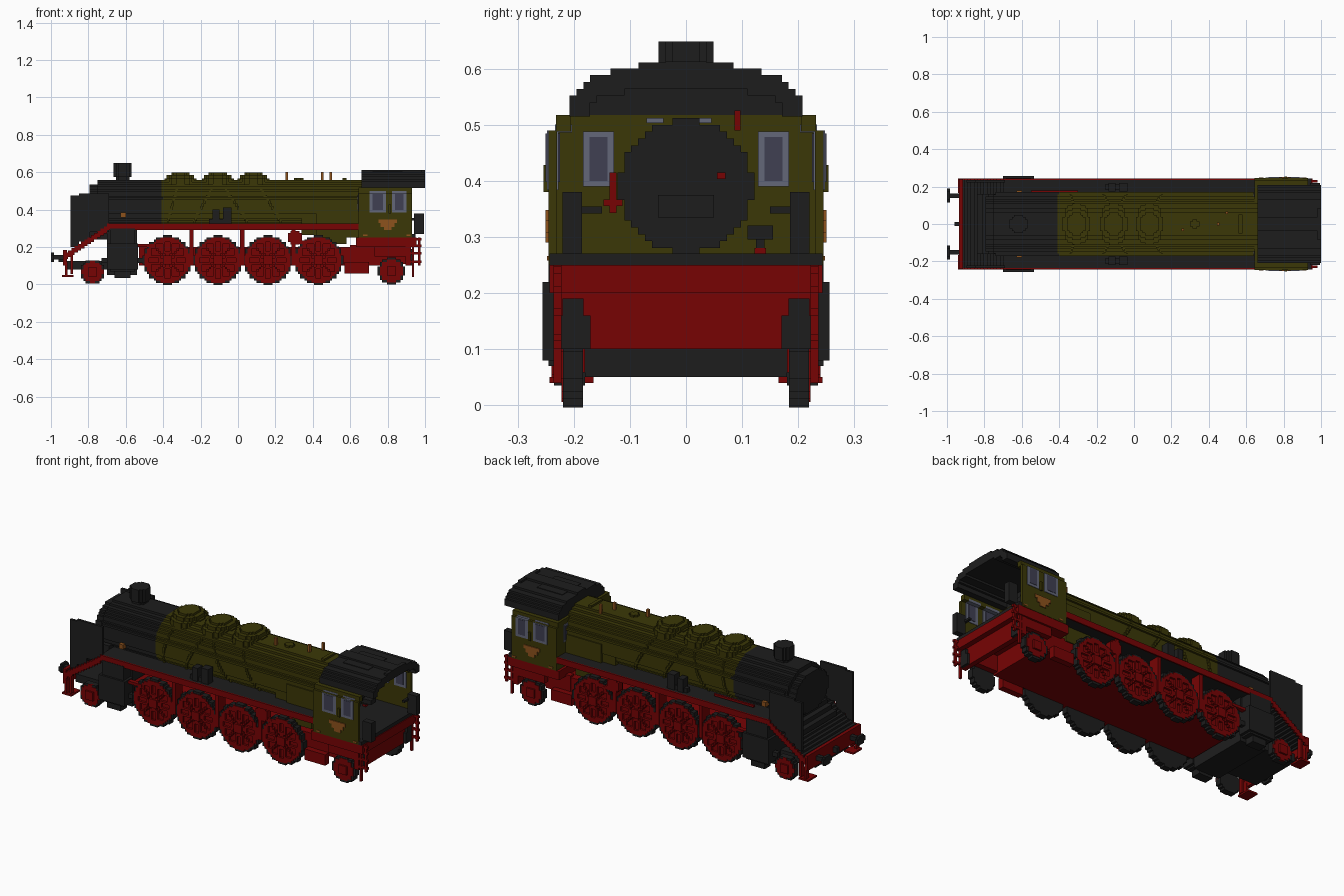
import bpy, bmesh, math

if "Cube" in bpy.data.objects:
    bpy.data.objects.remove(bpy.data.objects["Cube"])

V = 0.0122  # block size


def material(name, r, g, b):
    m = bpy.data.materials.new(name)
    m.use_nodes = True
    m.diffuse_color = (r, g, b, 1)
    p = m.node_tree.nodes["Principled BSDF"]
    p.inputs["Base Color"].default_value = (r, g, b, 1)
    p.inputs["Roughness"].default_value = 0.8
    return m


BLACK = material("soot black", 0.0125, 0.0125, 0.0125)
OLIVE = material("olive green", 0.044, 0.039, 0.002)
RED = material("dark red", 0.185, 0.001, 0.0012)
FRAME = material("window grey", 0.125, 0.135, 0.19)
GLASS = material("window glass", 0.05, 0.05, 0.085)
BRASS = material("brass", 0.27, 0.085, 0.012)


def build(name, mat, boxes, mirror=False):
    """One object from boxes (x0, x1, y0, y1, z0, z1), optionally mirrored in y."""
    boxes = list(boxes)
    if mirror:
        boxes += [(a, b, -d, -c, e, f) for a, b, c, d, e, f in boxes]
    bm = bmesh.new()
    for x0, x1, y0, y1, z0, z1 in boxes:
        vs = bmesh.ops.create_cube(bm, size=1)["verts"]
        for v in vs:
            v.co = (x1 if v.co.x > 0 else x0, y1 if v.co.y > 0 else y0, z1 if v.co.z > 0 else z0)
    me = bpy.data.meshes.new(name)
    bm.to_mesh(me)
    bm.free()
    me.materials.append(mat)
    ob = bpy.data.objects.new(name, me)
    bpy.context.collection.objects.link(ob)


def raster(test, ru, rw):
    """Cover a 2D shape with horizontal runs of blocks (u0, u1, w0, w1)."""
    nu, nw = math.ceil(ru / V), math.ceil(rw / V)
    runs = []
    for j in range(-nw, nw):
        start = None
        for i in range(-nu, nu + 1):
            inside = i < nu and test((i + 0.5) * V, (j + 0.5) * V)
            if inside and start is None:
                start = i
            if not inside and start is not None:
                runs.append((start * V, i * V, j * V, (j + 1) * V))
                start = None
    return runs


def ellipse(a, b):
    return raster(lambda u, w: (u / a) ** 2 + (w / b) ** 2 < 1, a, b)


def along_x(runs, x0, x1, cy, cz):
    return [(x0, x1, cy + a, cy + b, cz + c, cz + d) for a, b, c, d in runs]


def along_y(runs, y0, y1, cx, cz):
    return [(cx + a, cx + b, y0, y1, cz + c, cz + d) for a, b, c, d in runs]


def along_z(runs, z0, z1, cx, cy):
    return [(cx + a, cx + b, cy + c, cy + d, z0, z1) for a, b, c, d in runs]


# Boiler and smokebox
BZ, RY, RZ = 0.425, 0.162, 0.138
shell = ellipse(RY, RZ)
build("boiler", OLIVE, along_x(shell, -0.41, 0.66, 0, BZ))
build("smokebox", BLACK, along_x(shell, -0.75, -0.41, 0, BZ)
      + along_x(ellipse(0.15, 0.115), -0.795, -0.75, 0, BZ))
build("firebox", OLIVE, [(0.42, 0.66, -0.165, 0.165, 0.25, 0.43), (0.46, 0.58, -0.165, 0.165, 0.215, 0.25),
                         (0.34, 0.42, -0.15, 0.15, 0.265, 0.40)])

# Chimney and domes
build("chimney", BLACK, along_z(ellipse(0.04, 0.04), 0.54, 0.62, -0.617, 0)
      + along_z(ellipse(0.05, 0.05), 0.575, 0.648, -0.617, 0))
for n, x in enumerate((-0.308, -0.108, 0.083)):
    build(f"dome_{n + 1}", OLIVE, along_z(ellipse(0.082, 0.108), 0.51, 0.565, x, 0)
          + along_z(ellipse(0.077, 0.085), 0.565, 0.586, x, 0)
          + along_z(ellipse(0.055, 0.06), 0.586, 0.598, x, 0))
build("boiler_top_fittings", OLIVE, along_z(ellipse(0.025, 0.025), 0.55, 0.57, 0.325, 0)
      + [(0.56, 0.58, -0.05, 0.05, 0.55, 0.57)])
build("whistles", BRASS, [(x - 0.007, x + 0.007, y - 0.007, y + 0.007, 0.53, 0.60)
                          for x, y in ((0.26, -0.03), (0.45, 0), (0.495, 0.06))])
build("side_lamps", BRASS, [(-0.627, -0.6, 0.15, 0.178, 0.358, 0.384)], True)

# Sand pipes hugging the boiler, and the handrail
pipes = []
for x0, x1 in ((-0.33, -0.38), (-0.14, -0.24), (-0.08, 0.04), (0.11, 0.22)):
    for k in range(14):
        t = k / 13
        z = 0.53 - 0.19 * t
        y = RY * math.sqrt(max(0, 1 - ((z - BZ) / RZ) ** 2))
        x = x0 + (x1 - x0) * t
        pipes.append((x, x + V, y - 0.02, y + 0.006, z - V, z + V / 2))
build("sand_pipes", OLIVE, pipes, True)
build("handrail", OLIVE, [(-0.40, 0.65, 0.155, 0.170, 0.455, 0.467)], True)
build("smokebox_handrail", BLACK, [(-0.74, -0.40, 0.155, 0.170, 0.455, 0.467)], True)
build("control_rod", RED, [(-0.55, -0.30, 0.166, 0.178, 0.335, 0.347)])
build("air_pumps", BLACK, [(-0.135, -0.10, 0.175, 0.22, 0.32, 0.40), (-0.08, -0.035, 0.175, 0.22, 0.32, 0.41),
                           (-0.155, -0.035, 0.185, 0.212, 0.32, 0.35)], True)

# Running boards with thin red edging, stepping down to the front
deck = [(-0.70, 0.66, -0.237, 0.237, 0.30, 0.325)]
edge = [(-0.70, 0.65, 0.235, 0.243, 0.292, 0.326)]
N = 13
for k in range(N):
    x = -0.925 + k * 0.225 / N
    z = 0.165 + k * 0.15 / N
    deck.append((x, x + 0.225 / N, -0.237, 0.237, z - 0.02, z + 0.005))
    edge.append((x, x + 0.225 / N, 0.235, 0.243, z - 0.03, z + 0.006))
build("running_board", BLACK, deck)
build("running_board_edge", RED, edge, True)
build("board_supports", RED, [(x, x + 0.022, 0.16, 0.225, 0.10, 0.30) for x in (-0.26, 0.012, 0.285)], True)
build("smoke_deflectors", BLACK, [(-0.895, -0.85, 0.222, 0.236, 0.20, 0.475), (-0.85, -0.79, 0.222, 0.236, 0.23, 0.485),
                                  (-0.79, -0.69, 0.222, 0.236, 0.28, 0.485)], True)
build("front_steps", BLACK, [(-0.84 + k * 0.03, -0.70, -0.16, 0.16, 0.24, 0.27 + k * 0.025) for k in range(4)])

# Main frame
build("main_frame", RED, [(-0.53, 0.76, -0.18, 0.18, 0.10, 0.20)])
build("front_frame", BLACK, [(-0.92, -0.55, -0.15, 0.15, 0.08, 0.125), (-0.70, -0.54, -0.18, 0.18, 0.05, 0.30)])
build("buffer_beam", RED, [(-0.935, -0.915, -0.24, 0.24, 0.10, 0.185)])
build("front_footsteps", RED, [(-0.925, -0.912, 0.215, 0.24, 0.04, 0.12), (-0.895, -0.882, 0.215, 0.24, 0.055, 0.17),
                               (-0.94, -0.88, 0.165, 0.243, 0.04, 0.05)], True)
build("buffers", BLACK, along_x(ellipse(0.018, 0.018), -0.99, -0.935, 0.152, 0.145)
      + along_x(ellipse(0.035, 0.03), -1.0, -0.985, 0.152, 0.145), True)
build("coupling_hook", BLACK, [(-0.96, -0.935, -0.012, 0.012, 0.12, 0.15)])

# Cylinders
build("cylinders", BLACK, [(-0.685, -0.55, 0.17, 0.245, 0.07, 0.30), (-0.66, -0.575, 0.18, 0.235, 0.035, 0.07),
                           (-0.70, -0.535, 0.18, 0.256, 0.08, 0.22), (-0.73, -0.51, 0.195, 0.22, 0.115, 0.14)], True)


# Wheels: black tread, red centre and spokes
def wheel(name, x, r, lines):
    def spokes(u, w):
        d = math.hypot(u, w)
        if d < 0.026 or d > r - 2.4 * V:
            return d <= r - 0.8 * V
        return any(abs(u * math.sin(a) - w * math.cos(a)) < 0.55 * V
                   for a in (math.pi * (i + 0.5) / lines for i in range(lines)))
    build(name + "_tyres", BLACK, along_y(ellipse(r, r), 0.184, 0.206, x, r)
          + along_y(raster(lambda u, w: r - 1.3 * V < math.hypot(u, w) < r, r, r), 0.206, 0.219, x, r), True)
    build(name + "_discs", RED, along_y(ellipse(r - V, r - V), 0.19, 0.21, x, r), True)
    build(name + "_spokes", RED, along_y(raster(spokes, r, r), 0.208, 0.222, x, r)
          + along_y(ellipse(0.027, 0.027), 0.222, 0.232, x, r), True)


drivers = (-0.377, -0.107, 0.16, 0.43)
for n, x in enumerate(drivers):
    wheel(f"driving_wheel_{n + 1}", x, 0.13, 6)
wheel("leading_wheel", -0.778, 0.067, 4)
wheel("trailing_wheel", 0.82, 0.072, 4)

# Valve gear
build("slide_bars", RED, [(-0.535, -0.45, 0.20, 0.225, 0.20, 0.215)], True)
build("valve_links", RED, along_y(ellipse(0.04, 0.035), 0.19, 0.225, 0.305, 0.25)
      + [(0.33, 0.40, 0.2, 0.22, 0.215, 0.235)], True)

# Trailing truck and cab underframe
build("trailing_truck", RED, [(0.57, 0.70, 0.18, 0.215, 0.058, 0.12), (0.60, 0.90, 0.15, 0.182, 0.11, 0.21),
                              (0.73, 0.90, 0.20, 0.232, 0.15, 0.21)], True)
build("cab_underframe", RED, [(0.63, 0.955, -0.243, 0.243, 0.20, 0.25), (0.896, 0.925, -0.235, 0.235, 0.10, 0.20)])
build("rear_truck_ends", BLACK, [(0.925, 0.94, 0.17, 0.222, 0.10, 0.16), (0.925, 0.94, 0.183, 0.22, 0.16, 0.19)], True)
build("rear_ladders", RED, [(0.93, 0.942, 0.222, 0.236, 0.04, 0.24), (0.963, 0.975, 0.222, 0.236, 0.10, 0.25)]
      + [(0.925, 0.982, 0.222, 0.236, z, z + V) for z in (0.115, 0.16, 0.20, 0.235)], True)
build("cab_floor", BLACK, [(0.68, 0.95, -0.243, 0.243, 0.25, 0.27)])

# Cab walls, windows and side plates
build("cab_sides", OLIVE, [(0.645, 0.93, 0.23, 0.245, 0.25, 0.49), (0.645, 0.93, 0.205, 0.232, 0.488, 0.517),
                           (0.805, 0.818, 0.24, 0.254, 0.38, 0.428)], True)
build("cab_front", OLIVE, [(0.645, 0.68, -0.24, 0.24, 0.25, 0.49), (0.645, 0.68, -0.22, 0.22, 0.49, 0.517)])
side_windows = ((0.702, 0.79), (0.824, 0.90))
build("side_window_frames", FRAME, [(a, b, 0.227, 0.248, 0.384, 0.49) for a, b in side_windows]
      + [(a, b, 0.203, 0.2335, 0.486, 0.50) for a, b in side_windows], True)
build("side_window_glass", GLASS, [(a + 0.016, b - 0.016, 0.225, 0.25, 0.398, 0.484) for a, b in side_windows], True)
build("front_window_frames", FRAME, [(0.641, 0.684, 0.128, 0.184, 0.39, 0.488)], True)
build("front_window_glass", GLASS, [(0.639, 0.686, 0.14, 0.172, 0.40, 0.478)], True)
build("brass_plates", BRASS, [(0.75, 0.85, 0.244, 0.25, 0.328, 0.348), (0.763, 0.837, 0.244, 0.25, 0.308, 0.328),
                              (0.78, 0.82, 0.244, 0.25, 0.29, 0.308), (0.668, 0.692, 0.244, 0.248, 0.258, 0.266),
                              (0.90, 0.922, 0.244, 0.248, 0.258, 0.266)], True)
build("rear_doors", BLACK, [(0.94, 0.995, 0.185, 0.22, 0.27, 0.38), (0.93, 0.945, 0.15, 0.20, 0.342, 0.354)], True)


# Arched cab roof, hollow underneath
def inside(u, w, a, b):
    return w > 0 and abs(u / a) ** 2.6 + (w / b) ** 2.6 < 1


outer = raster(lambda u, w: inside(u, w, 0.21, 0.092), 0.22, 0.10)
arch = raster(lambda u, w: inside(u, w, 0.21, 0.092) and not inside(u, w, 0.175, 0.05), 0.22, 0.10)
build("cab_roof", BLACK, along_x(arch, 0.66, 1.0, 0, 0.515) + along_x(outer, 0.66, 0.68, 0, 0.515)
      + [(0.72, 0.88, -0.085, 0.085, 0.58, 0.604), (0.98, 1.0, -0.085, 0.085, 0.58, 0.611)])

# Cab interior fittings
build("backplate", BLACK, along_x(ellipse(0.118, 0.118), 0.68, 0.72, 0, 0.39)
      + [(0.72, 0.735, -0.05, 0.05, 0.335, 0.375), (0.68, 0.76, 0.11, 0.155, 0.295, 0.32),
         (0.70, 0.72, 0.125, 0.14, 0.28, 0.295)])
build("cab_handwheels", RED, [(0.70, 0.725, -0.147, -0.113, 0.355, 0.367), (0.70, 0.725, -0.136, -0.124, 0.343, 0.415),
                              (0.70, 0.725, 0.086, 0.097, 0.49, 0.525), (0.72, 0.73, 0.055, 0.07, 0.403, 0.415),
                              (0.70, 0.72, 0.122, 0.143, 0.27, 0.28)])
build("cab_gauges", FRAME, [(0.68, 0.70, -0.07, -0.04, 0.503, 0.512), (0.68, 0.70, 0.01, 0.045, 0.503, 0.512)])
